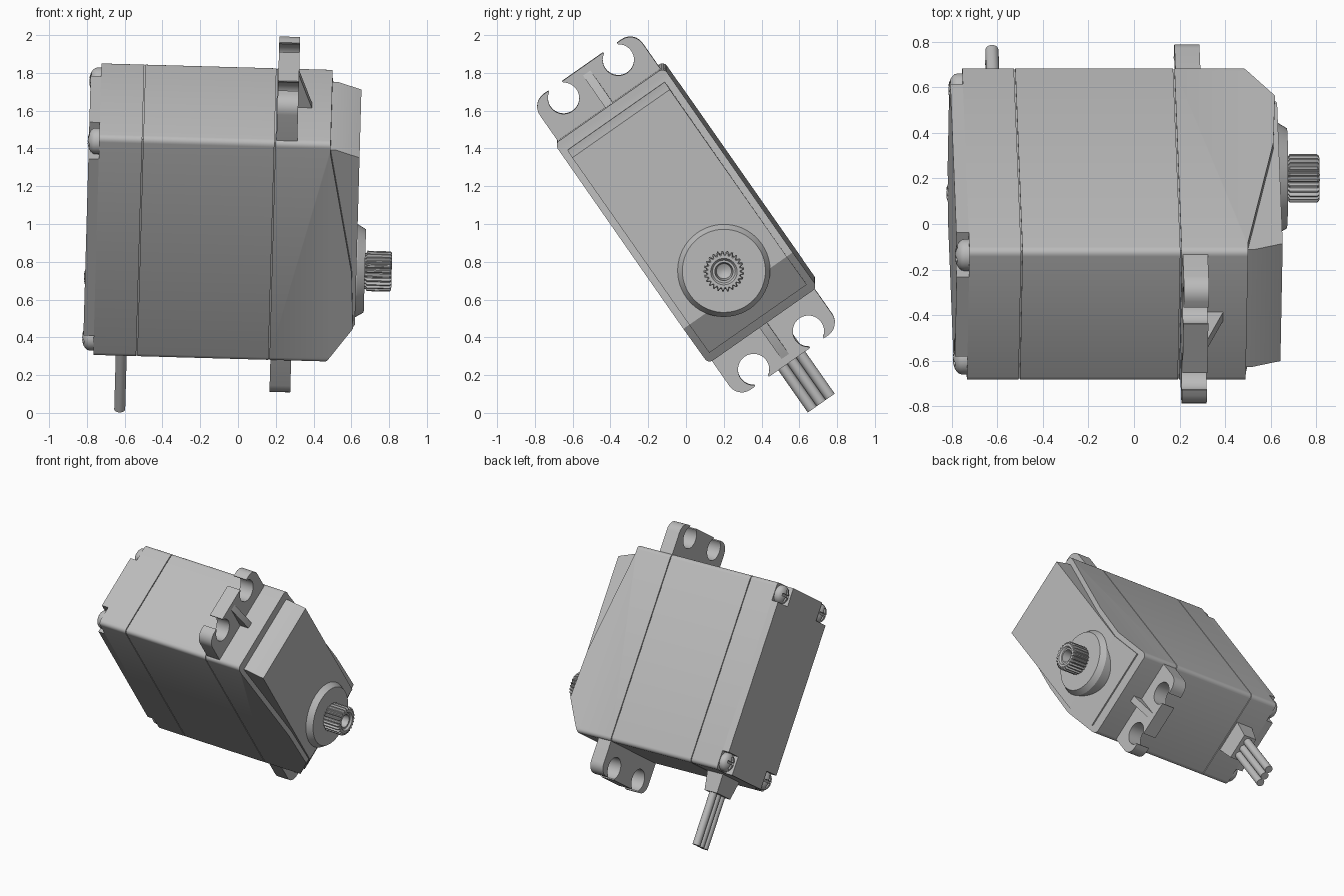
import bpy, bmesh, math
from mathutils import Matrix, Vector

if "Cube" in bpy.data.objects:
    bpy.data.objects.remove(bpy.data.objects["Cube"])

grey = bpy.data.materials.new("mid grey plastic")
grey.use_nodes = True
grey.diffuse_color = (0.5, 0.5, 0.5, 1)
grey.node_tree.nodes["Principled BSDF"].inputs["Base Color"].default_value = (0.5, 0.5, 0.5, 1)

# Local frame: x along the shaft, y across the width, z along the length
POSE = (Matrix.Translation((0, 0, 1.0576))
        @ Matrix.Rotation(0.028, 4, 'Y') @ Matrix.Rotation(math.radians(35), 4, 'X'))
HALF_W, HALF_L = 0.353, 0.71
SHAFT_Z = -0.35
parts = []


def finish(name, bm, offset=(0, 0, 0)):
    bmesh.ops.recalc_face_normals(bm, faces=bm.faces)
    mesh = bpy.data.meshes.new(name)
    bm.to_mesh(mesh)
    bm.free()
    mesh.materials.append(grey)
    obj = bpy.data.objects.new(name, mesh)
    bpy.context.collection.objects.link(obj)
    obj.matrix_world = POSE @ Matrix.Translation(offset)
    parts.append(obj)
    return obj


def prism(name, pts, axis, lo, hi, taper=1.0, round_x=0.0):
    """Extrude a 2D profile along an axis; optionally round edges parallel to x."""
    bm = bmesh.new()
    cx = sum(p[0] for p in pts) / len(pts)
    cy = sum(p[1] for p in pts) / len(pts)
    rings = []
    for level, s in ((lo, 1.0), (hi, taper)):
        ring = []
        for a, b in pts:
            co = [cx + (a - cx) * s, cy + (b - cy) * s]
            co.insert(axis, level)
            ring.append(bm.verts.new(co))
        rings.append(ring)
        bm.faces.new(ring)
    n = len(pts)
    for i in range(n):
        j = (i + 1) % n
        bm.faces.new((rings[0][i], rings[0][j], rings[1][j], rings[1][i]))
    if round_x:
        edges = [e for e in bm.edges
                 if abs((e.verts[0].co - e.verts[1].co).normalized().x) > 0.99
                 and abs(abs(e.verts[0].co.y) - HALF_W) < 0.01
                 and abs(abs(e.verts[0].co.z) - HALF_L) < 0.01]
        bmesh.ops.bevel(bm, geom=edges, offset=round_x, segments=4,
                        profile=0.5, affect='EDGES')
    return finish(name, bm)


def lathe(name, profile, offset, steps=48, tooth=0.0):
    """Loft circles (x, radius) along x; toothed rings when tooth depth is set."""
    bm = bmesh.new()
    rings = []
    for x, r, toothed in profile:
        ring = []
        for i in range(steps):
            a = math.tau * i / steps
            rr = r * (1 - tooth) if toothed and i % 4 > 1 else r
            ring.append(bm.verts.new((x, rr * math.cos(a), rr * math.sin(a))))
        rings.append(ring)
    for r0, r1 in zip(rings, rings[1:]):
        for i in range(steps):
            j = (i + 1) % steps
            bm.faces.new((r0[i], r0[j], r1[j], r1[i]))
    bm.faces.new(rings[0])
    bm.faces.new(rings[-1])
    return finish(name, bm, offset)


def rect(a, b):
    return [(-a, -b), (a, -b), (a, b), (-a, b)]


def cross(a, b, na, nb):
    """Rectangle with its four corners cut out."""
    half = [(a - na, -b), (a - na, nb - b), (a, nb - b),
            (a, b - nb), (a - na, b - nb), (a - na, b)]
    return half + [(-x, -y) for x, y in half]


def arc(cx, cy, r, start, end, n):
    return [(cx + r * math.cos(math.radians(start + (end - start) * i / n)),
             cy + r * math.sin(math.radians(start + (end - start) * i / n)))
            for i in range(n + 1)]


# Case: three shells around a slightly smaller core that shows as seams
prism("inner_core", rect(HALF_W - 0.012, HALF_L - 0.012), 0, -0.6, 0.3)
prism("back_cover", rect(HALF_W, HALF_L), 0, -0.745, -0.518, round_x=0.03)
prism("back_plate", cross(HALF_W, HALF_L, 0.14, 0.14), 0, -0.8, -0.745)
prism("middle_case", rect(HALF_W, HALF_L), 0, -0.512, 0.182, round_x=0.03)
prism("front_case", [(0.188, HALF_L), (0.48, HALF_L), (0.48, 0.65), (0.61, -0.12),
                     (0.625, -0.48), (0.51, -0.665), (0.48, -HALF_L), (0.188, -HALF_L)],
      1, -HALF_W, HALF_W, round_x=0.03)
prism("front_plateau", [(0.4, 0.645), (0.51, 0.645), (0.635, 0.6), (0.635, -0.48),
                        (0.52, -0.665), (0.4, -0.665)], 1, -0.315, 0.315)

# Mounting ears with open screw slots and a gusset each
HOLE_Y, HOLE_Z, HOLE_R, EAR_Z = 0.177, 0.877, 0.083, 0.955
opening = 33
right = [(0.332, 0.65)]
right += arc(0.332 - 0.08, EAR_Z - 0.08, 0.08, 0, 90, 6)
right += [(HOLE_Y + 0.045, EAR_Z)]
right += arc(HOLE_Y, HOLE_Z, HOLE_R, 90 - opening, -270 + opening, 28)
right += [(HOLE_Y - 0.045, EAR_Z)]
ear = right + [(-y, z) for y, z in reversed(right)]
gusset = [(0.29, 0.925), (0.3, 0.925), (0.375, 0.71), (0.375, 0.65), (0.29, 0.65)]
for side, s in (("upper", 1), ("lower", -1)):
    prism(side + "_ear", [(y, s * z) for y, z in ear], 0, 0.193, 0.303)
    prism(side + "_gusset", [(x, s * z) for x, z in gusset], 1, -0.024, 0.024)

# Output boss and splined hollow shaft
lathe("shaft_boss", [(0.5, 0.245, 0), (0.638, 0.245, 0), (0.68, 0.22, 0)],
      (0, 0, SHAFT_Z), 64)
lathe("splined_shaft", [(0.66, 0.095, 1), (0.685, 0.095, 1), (0.692, 0.107, 1),
                        (0.812, 0.107, 1), (0.822, 0.098, 1), (0.822, 0.07, 0),
                        (0.808, 0.06, 0), (0.808, 0.048, 0), (0.74, 0.04, 0),
                        (0.725, 0.012, 0)],
      (0, 0, SHAFT_Z), 100, 0.13)

# Corner screws with cross recesses
cutter = prism("screw_recess_cutter", cross(0.045, 0.045, 0.036, 0.036), 0, -0.83, -0.782)
cutter.matrix_world = Matrix.Identity(4)
parts.remove(cutter)
cutter.hide_render = True
dome = [(-0.74, 0.07, 0), (-0.765, 0.07, 0)]
dome += [(-0.765 - 0.042 * math.sin(t), 0.07 * math.cos(t), 0)
         for t in (0.3, 0.6, 0.9, 1.2, 1.45)]
screw = lathe("corner_screw", dome, (0, 0, 0), 32)
screw.matrix_world = Matrix.Identity(4)
mod = screw.modifiers.new("recess", 'BOOLEAN')
mod.operation = 'DIFFERENCE'
mod.object = cutter
bpy.context.view_layer.objects.active = screw
bpy.ops.object.modifier_apply(modifier=mod.name)
bpy.data.objects.remove(cutter)
spots = [(sy * (HALF_W - 0.075), sz * (HALF_L - 0.075)) for sy in (-1, 1) for sz in (-1, 1)]
for k, (y, z) in enumerate(spots):
    obj = screw
    if k:
        obj = screw.copy()
        bpy.context.collection.objects.link(obj)
        parts.append(obj)
    obj.matrix_world = POSE @ Matrix.Translation((0, y, z))

# Cable: tapered grommet and three wires
CABLE_X = -0.597
prism("cable_grommet", [(CABLE_X + x, y) for x, y in rect(0.07, 0.125)],
      2, -0.69, -0.85, taper=0.78)
for k, y in enumerate((-0.058, 0, 0.058)):
    prism("wire_%d" % (k + 1), arc(CABLE_X, y, 0.029, 0, 345, 23), 2, -0.8, -1.248)

# Smooth curved surfaces, keep hard edges
bpy.ops.object.select_all(action='DESELECT')
for obj in parts:
    obj.select_set(True)
bpy.context.view_layer.objects.active = parts[0]
bpy.ops.object.shade_smooth_by_angle(angle=math.radians(30))
